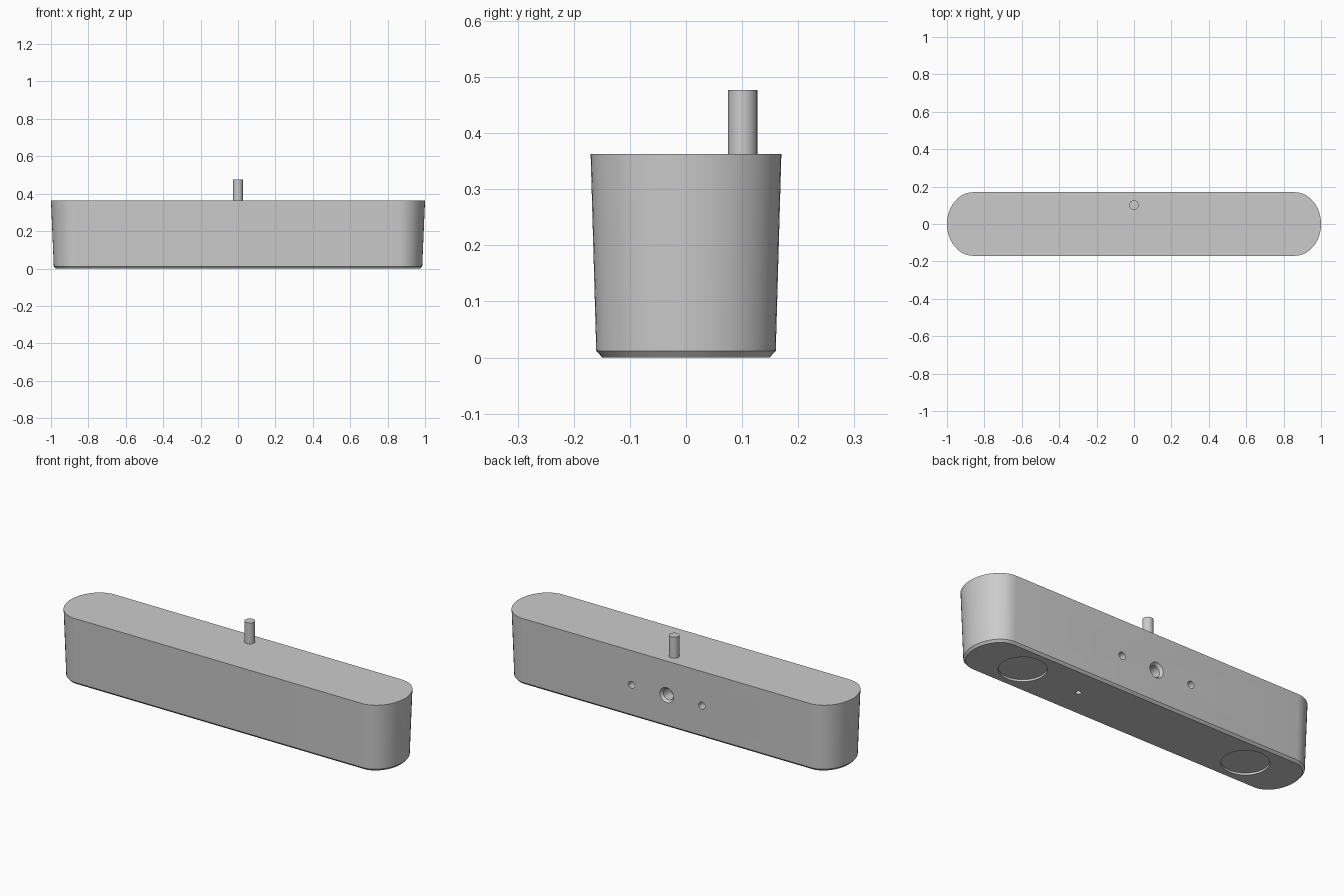
import bpy, bmesh
from math import pi, cos, sin, radians
from mathutils import Matrix

if "Cube" in bpy.data.objects:
    bpy.data.objects.remove(bpy.data.objects["Cube"], do_unlink=True)

grey = bpy.data.materials.new("plain grey")
grey.use_nodes = True
grey.diffuse_color = (0.6, 0.6, 0.6, 1)
grey.node_tree.nodes["Principled BSDF"].inputs["Base Color"].default_value = grey.diffuse_color


def make_object(name, bm):
    bmesh.ops.recalc_face_normals(bm, faces=bm.faces)
    mesh = bpy.data.meshes.new(name)
    bm.to_mesh(mesh)
    bm.free()
    obj = bpy.data.objects.new(name, mesh)
    bpy.context.collection.objects.link(obj)
    mesh.materials.append(grey)
    return obj


def activate(obj):
    bpy.ops.object.select_all(action="DESELECT")
    obj.select_set(True)
    bpy.context.view_layer.objects.active = obj


def smooth(obj):
    activate(obj)
    bpy.ops.object.shade_smooth_by_angle(angle=radians(25))


def cone(name, centre, r1, r2, depth, turn=0, sides=32):
    bm = bmesh.new()
    matrix = Matrix.Translation(centre) @ Matrix.Rotation(turn, 4, "X")
    bmesh.ops.create_cone(bm, cap_ends=True, segments=sides, radius1=r1,
                          radius2=r2, depth=depth, matrix=matrix)
    return make_object(name, bm)


def outline(half_length, half_width, z, straight=0.86, steps=24):
    """Long bar outline with elliptical ends."""
    points = []
    for side in (1, -1):
        for i in range(steps + 1):
            a = -pi / 2 + pi * i / steps
            points.append((side * (straight + (half_length - straight) * cos(a)),
                           side * half_width * sin(a), z))
    return points


# Tapered body with a chamfered lower rim
bm = bmesh.new()
sections = [(0.975, 0.149, 0), (0.985, 0.16, 0.012), (1.0, 0.17, 0.363)]
rings = [[bm.verts.new(p) for p in outline(*s)] for s in sections]
for low, high in zip(rings, rings[1:]):
    for i in range(len(low)):
        j = (i + 1) % len(low)
        bm.faces.new((low[i], low[j], high[j], high[i]))
bm.faces.new(rings[0][::-1])
bm.faces.new(rings[-1])
body = make_object("body", bm)

# Cutters: foot recesses and vent below, socket and screw holes at the back
cutters = [cone("vent_cutter", (0.34, 0, 0), 0.014, 0.014, 0.06),
           cone("socket_cutter", (0, 0.15, 0.175), 0.03, 0.03, 0.12, pi / 2),
           cone("socket_rim_cutter", (0, 0.165, 0.175), 0.052, 0.03, 0.03, pi / 2)]
for side in (1, -1):
    cutters.append(cone("foot_recess_cutter", (side * 0.68, 0, 0), 0.115, 0.115, 0.022, sides=48))
    cutters.append(cone("screw_hole_cutter", (side * 0.21, 0.15, 0.175), 0.019, 0.019, 0.1, pi / 2))

for cutter in cutters:
    activate(body)
    cut = body.modifiers.new("cut", "BOOLEAN")
    cut.operation = "DIFFERENCE"
    cut.solver = "EXACT"
    cut.object = cutter
    bpy.ops.object.modifier_apply(modifier=cut.name)
    bpy.data.objects.remove(cutter, do_unlink=True)
smooth(body)

# Upright pin near the back
pin = cone("pin", (0, 0.101, 0.42), 0.026, 0.026, 0.114)
smooth(pin)
